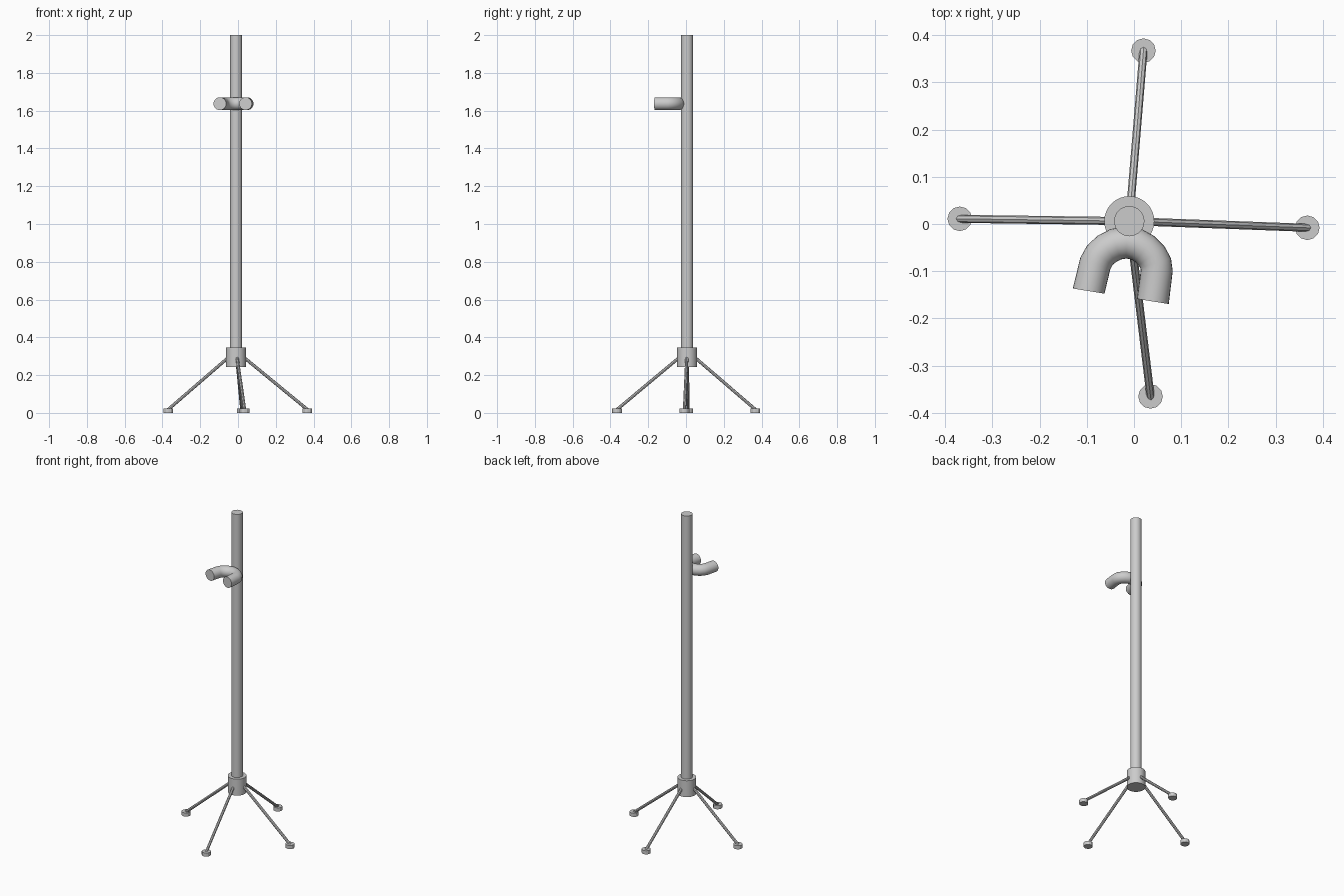
import bpy, bmesh, math
from mathutils import Vector

if "Cube" in bpy.data.objects:
    bpy.data.objects.remove(bpy.data.objects["Cube"])

CX, CY = -0.01, 0.006


def smooth(ob):
    bpy.ops.object.select_all(action='DESELECT')
    ob.select_set(True)
    bpy.context.view_layer.objects.active = ob
    bpy.ops.object.shade_smooth_by_angle(angle=math.radians(35))


def rod(name, a, b, r, sides):
    a, b = Vector(a), Vector(b)
    bpy.ops.mesh.primitive_cylinder_add(vertices=sides, radius=r, depth=(b - a).length,
                                        location=(a + b) / 2)
    ob = bpy.context.object
    ob.name = name
    ob.rotation_euler = (b - a).to_track_quat('Z', 'Y').to_euler()
    return ob


def flat_sweep(name, path, z, r, end_dir, sides=24):
    # round tube along a path lying in a horizontal plane
    pts = [Vector((x, y, z)) for x, y in path]
    bm = bmesh.new()
    rings = []
    for i, p in enumerate(pts):
        if i == 0:
            t = -end_dir
        elif i == len(pts) - 1:
            t = end_dir
        else:
            t = (pts[i + 1] - p).normalized() + (p - pts[i - 1]).normalized()
        t = t.normalized()
        n = Vector((-t.y, t.x, 0))
        ring = []
        for k in range(sides):
            a = 2 * math.pi * k / sides
            ring.append(bm.verts.new(p + n * r * math.cos(a) + Vector((0, 0, r * math.sin(a)))))
        rings.append(ring)
    for a, b in zip(rings, rings[1:]):
        for k in range(sides):
            j = (k + 1) % sides
            bm.faces.new((a[k], a[j], b[j], b[k]))
    bm.faces.new(rings[0])
    bm.faces.new(rings[-1])
    bmesh.ops.recalc_face_normals(bm, faces=bm.faces)
    me = bpy.data.meshes.new(name)
    bm.to_mesh(me)
    bm.free()
    ob = bpy.data.objects.new(name, me)
    bpy.context.collection.objects.link(ob)
    return ob


# pole and hub
smooth(rod("pole", (CX, CY, 0.26), (CX, CY, 2.0), 0.032, 32))
smooth(rod("hub", (CX, CY, 0.243), (CX, CY, 0.346), 0.053, 32))

# four splayed legs with round feet
feet = {"right": (0.367, -0.008), "back": (0.02, 0.367),
        "left": (-0.369, 0.011), "front": (0.035, -0.365)}
for side, (x, y) in feet.items():
    d = Vector((x - CX, y - CY, 0)).normalized()
    top = Vector((CX, CY, 0.303)) + d * 0.03
    end = Vector((x, y, 0.015)) + d * 0.004
    rod(side + "_leg", top, end, 0.0085, 8)
    rod(side + "_foot", (x, y, 0), (x, y, 0.023), 0.026, 12)

# U-shaped hook tube against the pole
path = [(-0.096, -0.142), (-0.082, -0.084), (-0.073, -0.067), (-0.058, -0.053),
        (-0.039, -0.043), (-0.016, -0.039), (0.005, -0.043), (0.023, -0.053),
        (0.037, -0.067), (0.046, -0.083), (0.048, -0.1), (0.040, -0.164)]
smooth(flat_sweep("hook", path, 1.637, 0.034, Vector((-0.16, -0.987, 0))))
